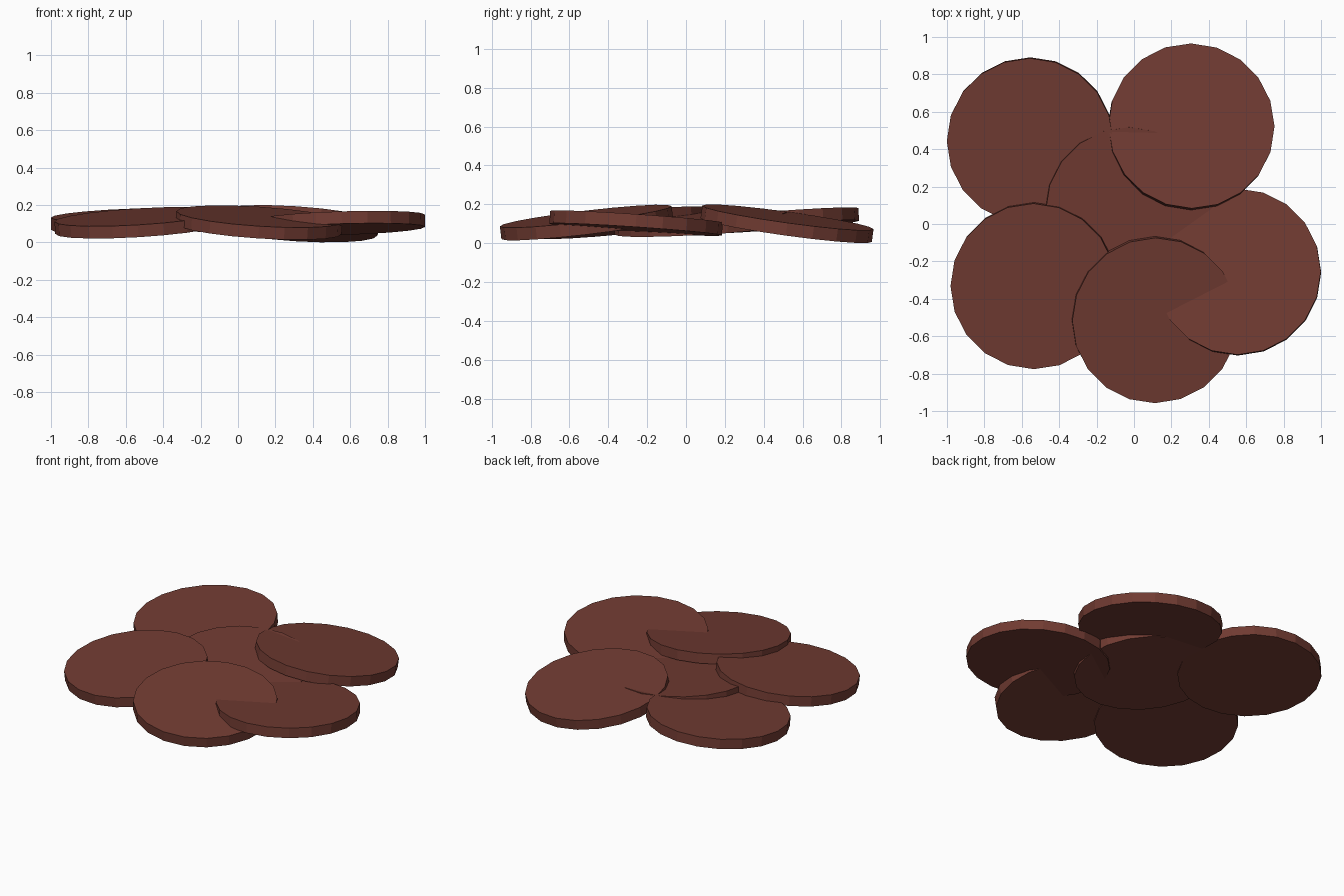
import bpy
from mathutils import Vector

if "Cube" in bpy.data.objects:
    bpy.data.objects.remove(bpy.data.objects["Cube"])

RADIUS, THICK = 0.445, 0.066

mat = bpy.data.materials.new("brown")
mat.diffuse_color = (0.165, 0.044, 0.032, 1)
mat.use_nodes = True
mat.node_tree.nodes["Principled BSDF"].inputs["Base Color"].default_value = mat.diffuse_color

# Each disc: name, centre (x, y, z), slope of its top along x and y
discs = [
    ("back_left_disc", (-0.555, 0.445, 0.115), (0.035, 0.075)),
    ("back_right_disc", (0.305, 0.52, 0.1), (-0.065, -0.138)),
    ("front_left_disc", (-0.535, -0.33, 0.105), (0.06, 0.10)),
    ("front_disc", (0.112, -0.512, 0.106), (-0.065, 0.118)),
    ("right_disc", (0.555, -0.257, 0.103), (0.03, -0.068)),
    ("centre_disc", (-0.03, 0.075, 0.102), (-0.06, 0.058)),
]


def add_disc(name, centre, slope):
    # 20-sided flat slab, tipped so its top follows the slope
    bpy.ops.mesh.primitive_cylinder_add(vertices=20, radius=RADIUS, depth=THICK, location=centre)
    ob = bpy.context.object
    ob.name = name
    normal = Vector((-slope[0], -slope[1], 1))
    ob.rotation_euler = Vector((0, 0, 1)).rotation_difference(normal).to_euler()
    ob.data.materials.append(mat)


for d in discs:
    add_disc(*d)
